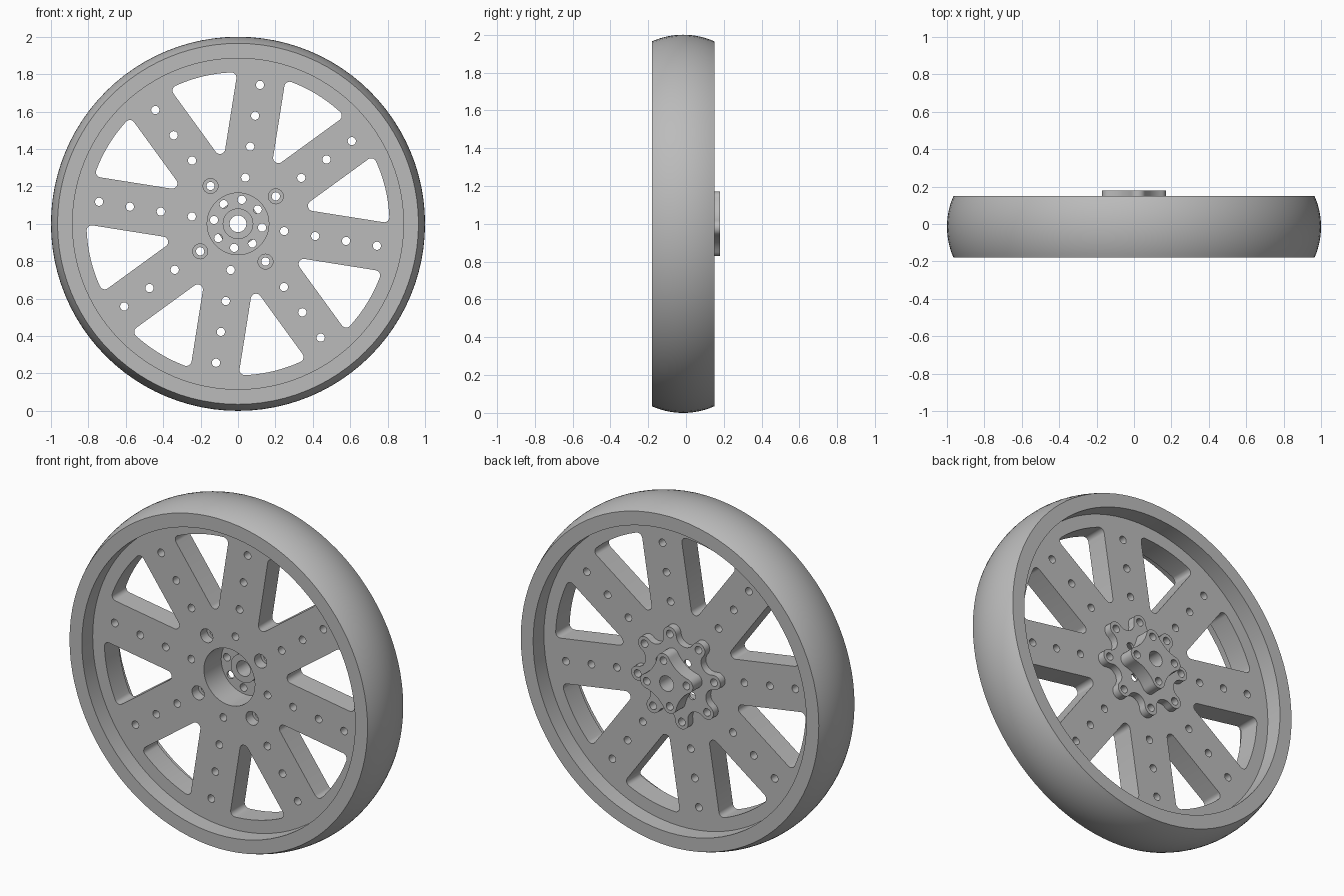
import bpy, bmesh
from math import sin, cos, asin, atan2, pi, radians, hypot
from mathutils import Matrix

if "Cube" in bpy.data.objects:
    bpy.data.objects.remove(bpy.data.objects["Cube"])

grey = bpy.data.materials.new("satin_grey")
grey.use_nodes = True
COLOR = (0.5, 0.5, 0.5, 1)
grey.diffuse_color = COLOR
grey.node_tree.nodes["Principled BSDF"].inputs["Base Color"].default_value = COLOR

SPOKES = 8
STEP = 2 * pi / SPOKES
TURN = radians(81)          # direction of the first spoke
BORE, BOLT = 0.045, 0.022   # hole radii
CENTRE = Matrix.Translation((0, 0, 1))


def arc(cx, cy, r, a, b, n=8):
    return [(cx + r * cos(a + (b - a) * i / n), cy + r * sin(a + (b - a) * i / n))
            for i in range(n + 1)]


def circle(r, dist=0, angle=0, n=24):
    return arc(dist * cos(angle), dist * sin(angle), r, 0, 2 * pi, n)[:-1]


def ring_of(r, dist, count=SPOKES, start=TURN):
    return [circle(r, dist, start + 2 * pi * k / count) for k in range(count)]


def turned(points, a):
    return [(x * cos(a) - y * sin(a), x * sin(a) + y * cos(a)) for x, y in points]


def clean(points):
    """Drop neighbouring points that coincide."""
    return [p for i, p in enumerate(points)
            if hypot(p[0] - points[i - 1][0], p[1] - points[i - 1][1]) > 1e-4]


def finish(ob):
    ob.data.materials.clear()
    ob.data.materials.append(grey)
    bpy.ops.object.select_all(action='DESELECT')
    ob.select_set(True)
    bpy.context.view_layer.objects.active = ob
    bpy.ops.object.shade_smooth_by_angle(angle=radians(35))


def plate(name, outlines, y0, y1):
    """Flat part cut from nested outlines, spanning y0 to y1."""
    curve = bpy.data.curves.new(name, 'CURVE')
    curve.dimensions = '2D'
    curve.fill_mode = 'BOTH'
    curve.extrude = (y1 - y0) / 2
    for outline in outlines:
        pts = clean(outline)
        spline = curve.splines.new('POLY')
        spline.points.add(len(pts) - 1)
        for p, (x, y) in zip(spline.points, pts):
            p.co = (x, y, 0, 1)
        spline.use_cyclic_u = True
    ob = bpy.data.objects.new(name, curve)
    bpy.context.collection.objects.link(ob)
    bpy.ops.object.select_all(action='DESELECT')
    ob.select_set(True)
    bpy.context.view_layer.objects.active = ob
    bpy.ops.object.convert(target='MESH')
    ob = bpy.context.view_layer.objects.active
    bm = bmesh.new()
    bm.from_mesh(ob.data)
    bmesh.ops.remove_doubles(bm, verts=bm.verts, dist=1e-5)
    bm.transform(CENTRE @ Matrix.Translation((0, (y0 + y1) / 2, 0)) @ Matrix.Rotation(pi / 2, 4, 'X'))
    bmesh.ops.recalc_face_normals(bm, faces=bm.faces)
    bm.to_mesh(ob.data)
    bm.free()
    finish(ob)
    return ob


def lathe(name, profile, n=96):
    """Spin a closed (radius, y) profile about the axle."""
    bm = bmesh.new()
    rings = [[bm.verts.new((r * cos(2 * pi * k / n), y, r * sin(2 * pi * k / n)))
              for r, y in profile] for k in range(n)]
    for k in range(n):
        a, b = rings[k - 1], rings[k]
        for j in range(len(profile)):
            bm.faces.new((a[j - 1], a[j], b[j], b[j - 1]))
    bmesh.ops.recalc_face_normals(bm, faces=bm.faces)
    bm.transform(CENTRE)
    mesh = bpy.data.meshes.new(name)
    bm.to_mesh(mesh)
    bm.free()
    ob = bpy.data.objects.new(name, mesh)
    bpy.context.collection.objects.link(ob)
    finish(ob)


def window(mid, half_spoke=0.13, outer=0.81, f=0.028):
    """Rounded wedge opening between two spokes."""
    h = STEP / 2
    off = h - asin((half_spoke + f) / (outer - f))
    cx, cy = (outer - f) * cos(off), (outer - f) * sin(off)
    side = h + pi / 2
    pts = arc(cx, -cy, f, -side, -off) + arc(0, 0, outer, -off, off, 12)
    pts += arc(cx, cy, f, off, side)
    pts += arc((half_spoke + f) / sin(h), 0, f, side, 2 * pi - side)
    return turned(pts, mid)


def lobed(count, dist, r, valley):
    """Outline of round lobes joined by tangent hollows."""
    h = pi / count
    vx, vy = valley * cos(h), valley * sin(h)
    t = atan2(vy, vx - dist)
    rv = hypot(vx - dist, vy) - r
    unit = arc(dist, 0, r, -t, t, 14) + arc(vx, vy, rv, t + pi, 2 * h + pi - t, 10)
    return [p for k in range(count) for p in turned(unit, TURN + 2 * h * k)]


# Tyre with a crowned tread
BULGE = 0.406
half = asin(0.165 / BULGE)
tread = [(x, y - 0.015) for x, y in arc(1 - BULGE, 0, BULGE, -half, half, 14)]
lathe("tyre", tread + [(0.885, 0.15), (0.885, -0.18)])

# Spoked disc with windows, bolt rows and a central recess
cuts = [circle(0.165, n=48)]
cuts += [window(TURN + STEP * (k + 0.5)) for k in range(SPOKES)]
for dist in (0.25, 0.418, 0.585, 0.752):
    cuts += ring_of(BOLT, dist)
disc = plate("spoke_disc", [circle(0.9, n=96)] + cuts, -0.08, 0.05)

# Counterbores around four of the inner bolts
cutter = plate("counterbore_cutter", ring_of(0.04, 0.25, 4, TURN + STEP), -0.12, -0.02)
cutter.hide_render = True
mod = disc.modifiers.new("counterbores", 'BOOLEAN')
mod.operation = 'DIFFERENCE'
mod.solver = 'EXACT'
mod.object = cutter
bpy.ops.object.select_all(action='DESELECT')
disc.select_set(True)
bpy.context.view_layer.objects.active = disc
bpy.ops.object.modifier_apply(modifier=mod.name)
bpy.data.objects.remove(cutter)
finish(disc)

# Lobed flange bolted to the rear of the disc, with a thin floor
star = lobed(SPOKES, 0.25, 0.042, 0.26)
flange_bolts = ring_of(BOLT, 0.25)
floor_holes = ring_of(BOLT, 0.13)
plate("flange_rim", [star, circle(0.165, n=48)] + flange_bolts, 0.05, 0.08)
plate("flange_floor", [star, circle(BORE)] + flange_bolts + floor_holes, 0.08, 0.095)

# Boss inside the recess and four-lobed hub behind
plate("inner_boss", [circle(0.082, n=32), circle(BORE)], 0.05, 0.08)
plate("hub_block", [lobed(4, 0.13, 0.042, 0.3), circle(BORE)] + ring_of(BOLT, 0.13, 4), 0.095, 0.18)
